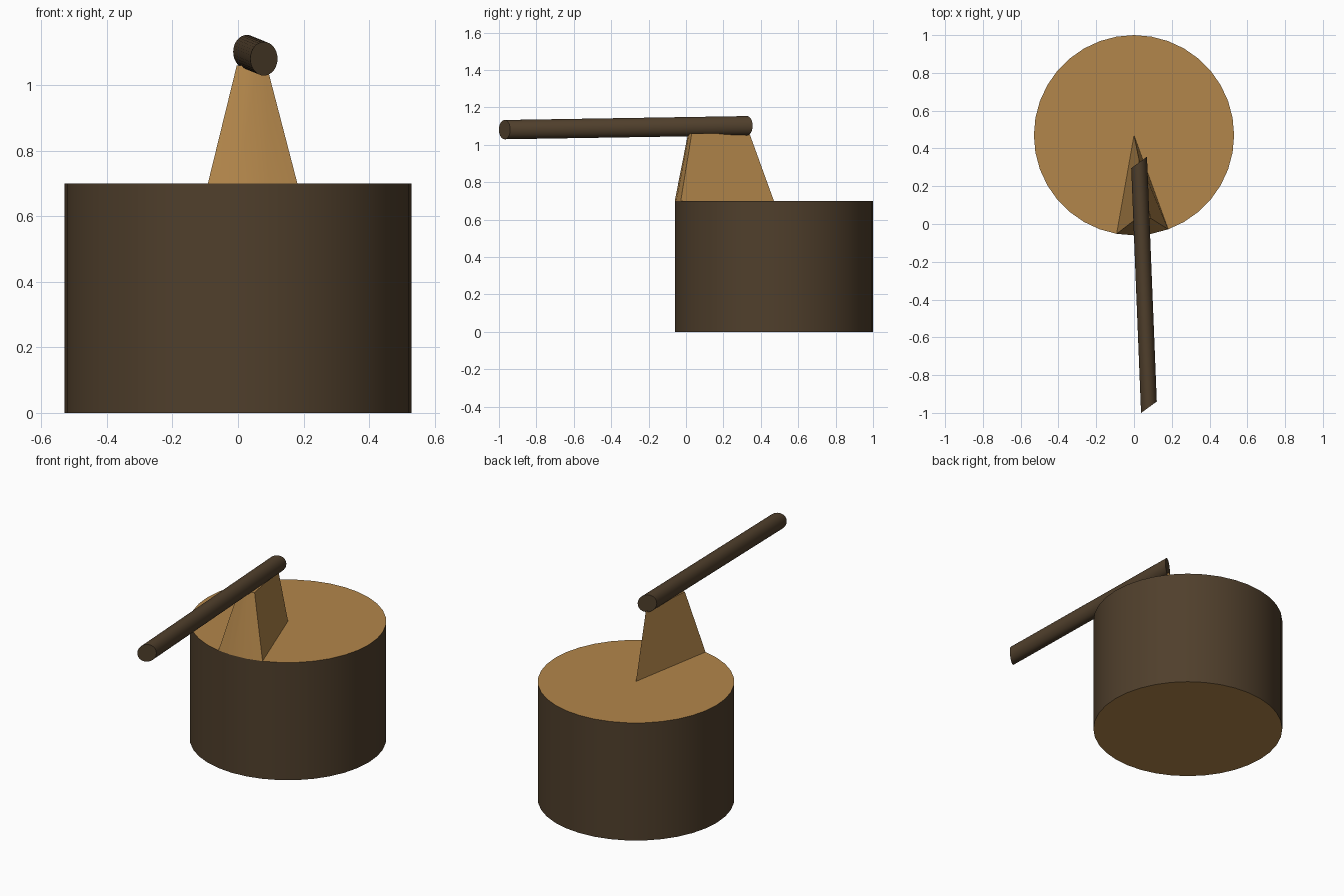
import bpy, bmesh
from math import sin, cos, radians
from mathutils import Vector

if "Cube" in bpy.data.objects:
    bpy.data.objects.remove(bpy.data.objects["Cube"])

def material(name, color):
    m = bpy.data.materials.new(name)
    m.diffuse_color = (*color, 1)
    m.use_nodes = True
    m.node_tree.nodes["Principled BSDF"].inputs["Base Color"].default_value = m.diffuse_color
    return m

bark = material("bark", (0.08, 0.05, 0.025))
wood = material("cut_wood", (0.45, 0.24, 0.07))

def loft(name, lower, upper, mats, cap_mat=0):
    """Closed solid between two matching outlines."""
    bm = bmesh.new()
    a = [bm.verts.new(p) for p in lower]
    b = [bm.verts.new(p) for p in upper]
    n = len(a)
    for i in range(n):
        j = (i + 1) % n
        bm.faces.new((a[i], a[j], b[j], b[i]))
    for ring in (a[::-1], b):
        bm.faces.new(ring).material_index = cap_mat
    bmesh.ops.recalc_face_normals(bm, faces=bm.faces)
    me = bpy.data.meshes.new(name)
    bm.to_mesh(me)
    bm.free()
    ob = bpy.data.objects.new(name, me)
    bpy.context.collection.objects.link(ob)
    for m in mats:
        me.materials.append(m)
    bpy.context.view_layer.objects.active = ob
    bpy.ops.object.select_all(action='DESELECT')
    ob.select_set(True)
    bpy.ops.object.shade_smooth_by_angle(angle=radians(30))
    return ob

R, CY, TOP = 0.53, 0.47, 0.70

def rim(deg, z):
    return Vector((R * sin(radians(deg)), CY - R * cos(radians(deg)), z))

# Stump: bark sides, bare wood ends
loft("stump", [rim(d, 0) for d in range(0, 360, 10)],
     [rim(d, TOP) for d in range(0, 360, 10)], [bark, wood], 1)

# Back wedge: a slice of the stump top pulled up and tapered
base = [Vector((0, CY, TOP))] + [rim(d, TOP) for d in (-10, 0, 10, 20)]
crest = [(0.335 * p.x + 0.027, 0.62 * p.y + 0.048, 1.06) for p in base]
loft("back_wedge", base, crest, [wood])

# Top rail: slanted-cut round bar
def slanted_ring(c, n=32, r=0.0515, yaw=radians(36)):
    return [(c[0] + r * cos(t) * cos(yaw), c[1] + r * cos(t) * sin(yaw), c[2] + r * sin(t))
            for t in (radians(360 * i / n) for i in range(n))]

loft("top_bar", slanted_ring((0.079, -0.97, 1.081)),
     slanted_ring((0.027, 0.326, 1.102)), [bark])
